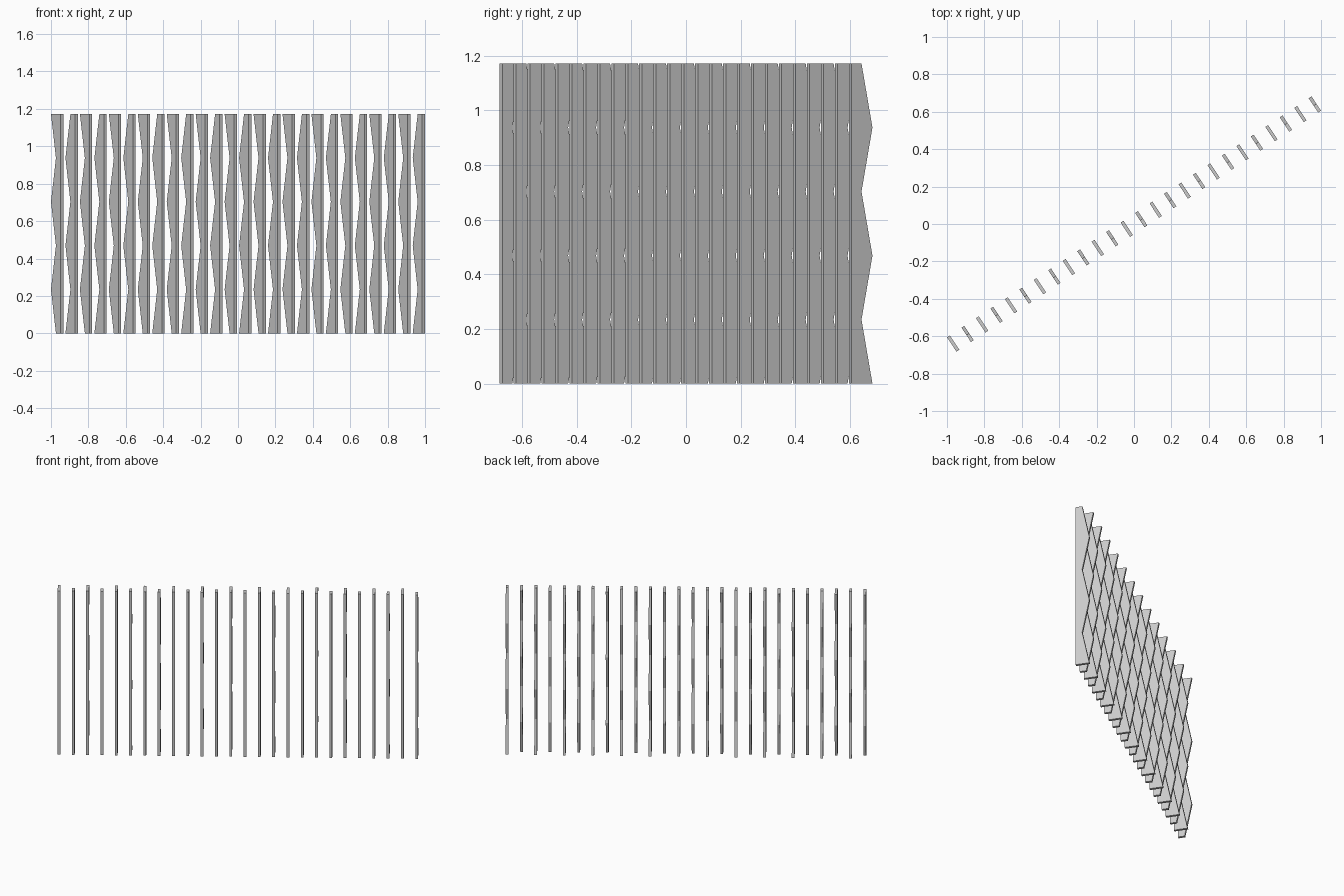
import bpy, bmesh, math
from mathutils import Matrix, Vector

if "Cube" in bpy.data.objects:
    bpy.data.objects.remove(bpy.data.objects["Cube"])

COUNT = 26
HEIGHT = 1.172
DEPTH = 0.092      # fin depth at a zigzag peak
CUT = 0.048        # depth removed at a zigzag valley
THICK = 0.018
END = Vector((0.967, 0.639, 0))   # centre of the last fin
SEGMENTS = 5
ANGLE = math.atan2(END.y, END.x)


def make_fin(index):
    """Vertical slat: straight front edge, zigzag back edge alternating per fin."""
    profile = [(-DEPTH / 2, 0), (-DEPTH / 2, HEIGHT)]
    for k in range(SEGMENTS, -1, -1):
        peak = (k + index) % 2 == 1
        profile.append((DEPTH / 2 - (0 if peak else CUT), HEIGHT * k / SEGMENTS))

    bm = bmesh.new()
    face = bm.faces.new([bm.verts.new((-THICK / 2, y, z)) for y, z in profile])
    ext = bmesh.ops.extrude_face_region(bm, geom=[face], use_keep_orig=True)
    bmesh.ops.translate(bm, vec=(THICK, 0, 0),
                        verts=[v for v in ext["geom"] if isinstance(v, bmesh.types.BMVert)])
    bmesh.ops.recalc_face_normals(bm, faces=bm.faces)

    mesh = bpy.data.meshes.new(f"fin_{index + 1:02d}")
    bm.to_mesh(mesh)
    bm.free()
    obj = bpy.data.objects.new(mesh.name, mesh)
    bpy.context.collection.objects.link(obj)
    # Fins stand square to the diagonal row
    t = 2 * index / (COUNT - 1) - 1
    obj.matrix_world = Matrix.Translation(END * t) @ Matrix.Rotation(ANGLE, 4, 'Z')


# Row of separate fins forming the screen
for i in range(COUNT):
    make_fin(i)
